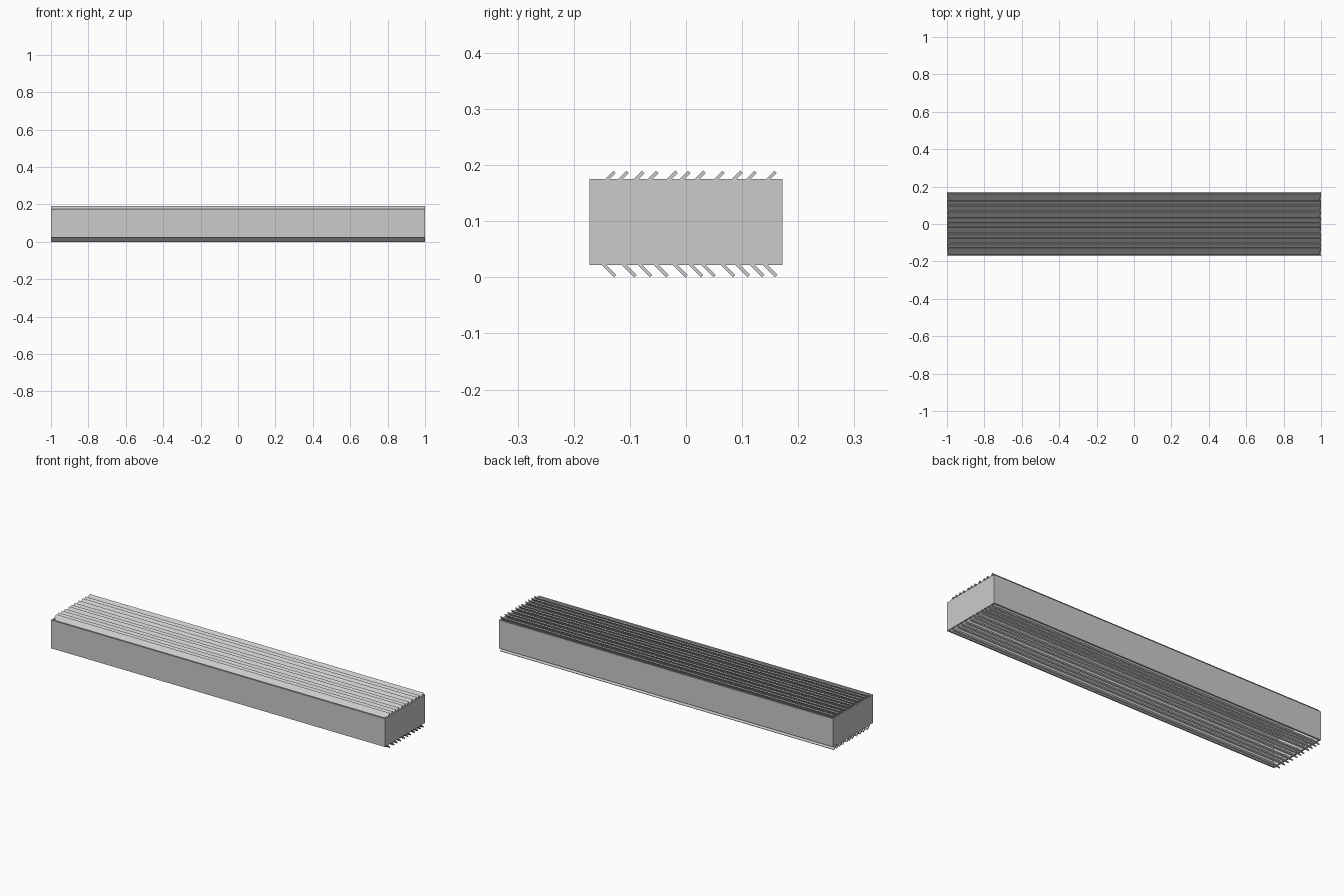
import bpy
from math import radians

if "Cube" in bpy.data.objects:
    bpy.data.objects.remove(bpy.data.objects["Cube"])

HALF_Y, Z0, Z1, WALL = 0.172, 0.022, 0.175, 0.008


def box(name, size, loc, tilt=0):
    bpy.ops.mesh.primitive_cube_add(size=1, location=loc, rotation=(radians(tilt), 0, 0))
    ob = bpy.context.object
    ob.name = name
    ob.scale = size
    return ob


# open rectangular frame: long walls and end walls
zc, h = (Z0 + Z1) / 2, Z1 - Z0
for s, side in ((-1, "front"), (1, "back")):
    box(side + "_wall", (2, WALL, h), (0, s * (HALF_Y - WALL / 2), zc))
for s, side in ((-1, "left"), (1, "right")):
    box(side + "_end_wall", (WALL, 2 * (HALF_Y - WALL), h), (s * (1 - WALL / 2), 0, zc))

# unevenly spaced louvre slats, given by the y of their outer tips
TOP = (-0.125, -0.102, -0.074, -0.049, -0.015, 0.008, 0.035, 0.069, 0.101, 0.126, 0.162)
BOTTOM = (-0.124, -0.088, -0.060, -0.031, 0.003, 0.031, 0.053, 0.088, 0.114, 0.140, 0.163)
EXTENT, THICK = 0.042, 0.006
LENGTH = EXTENT * 2 ** 0.5 - THICK
for name, tips, z, tilt in (("top_slat", TOP, 0.19 - EXTENT / 2, 45),
                            ("bottom_slat", BOTTOM, EXTENT / 2, -45)):
    for y in tips:
        box(name, (1.998, LENGTH, THICK), (0, y - EXTENT / 2, z), tilt)
